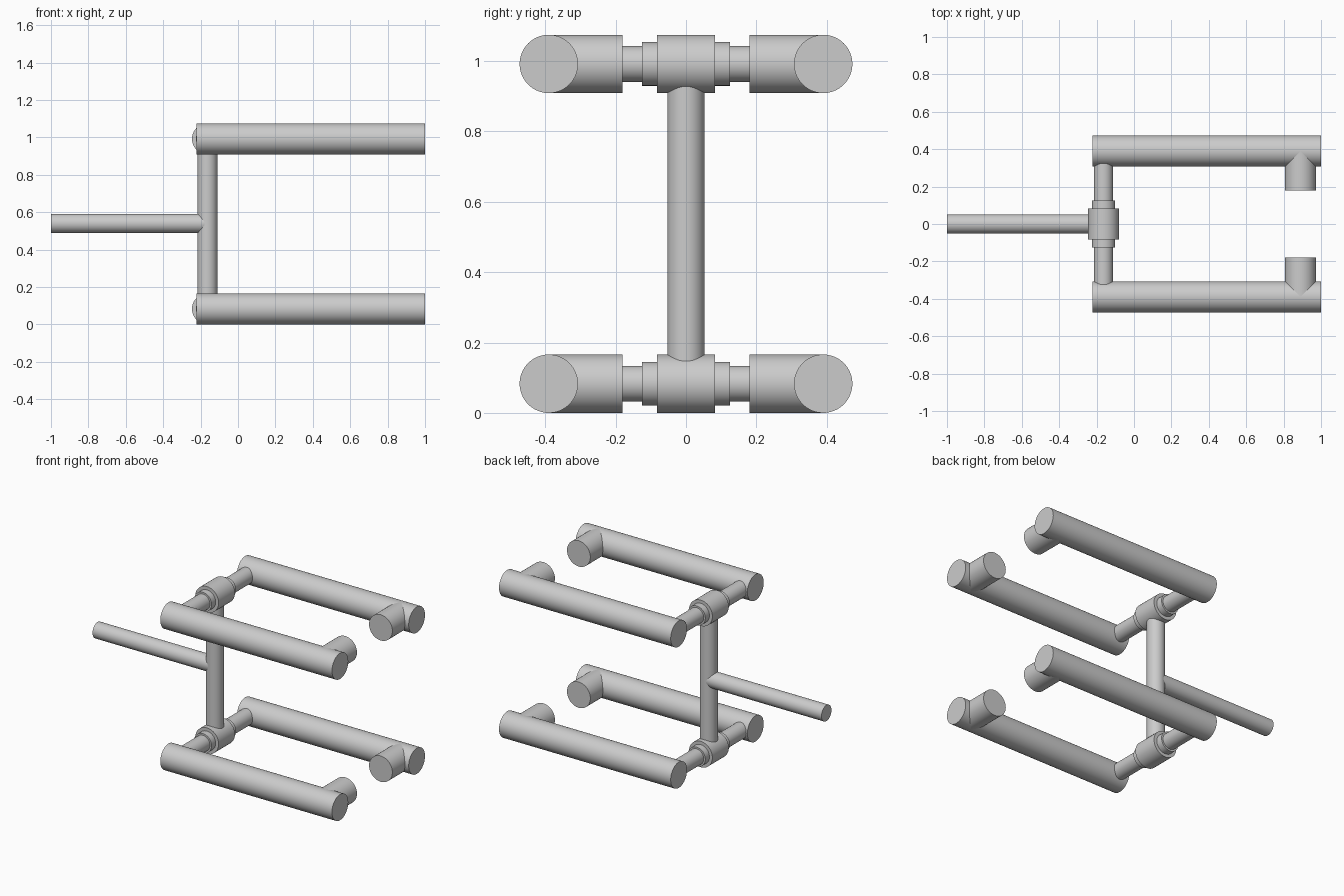
import bpy
import math
from mathutils import Vector

if "Cube" in bpy.data.objects:
    bpy.data.objects.remove(bpy.data.objects["Cube"], do_unlink=True)

# Single grey finish
grey = bpy.data.materials.new("plain_grey")
grey.use_nodes = True
colour = (0.6, 0.6, 0.6, 1)
grey.diffuse_color = colour
grey.node_tree.nodes["Principled BSDF"].inputs["Base Color"].default_value = colour


def rod(name, start, end, radius):
    """Capped smooth cylinder between two points."""
    a, b = Vector(start), Vector(end)
    axis = b - a
    bpy.ops.mesh.primitive_cylinder_add(vertices=64, radius=radius,
                                        depth=axis.length, location=(a + b) / 2)
    ob = bpy.context.object
    ob.name = name
    ob.rotation_euler = axis.to_track_quat('Z', 'Y').to_euler()
    ob.data.materials.append(grey)
    bpy.ops.object.shade_smooth_by_angle(angle=math.radians(30))
    return ob


POST_X = -0.163
THICK = 0.083      # radius of arms, stubs and hubs
THIN = 0.051       # radius of post, handle and cross rods
ARM_Y = 0.39
LOW, HIGH = THICK, 0.992

# Upright post and side handle
rod("post", (POST_X, 0, LOW), (POST_X, 0, HIGH), 0.053)
rod("handle", (-1, 0, 0.54), (POST_X, 0, 0.54), THIN)

# Two identical forks, each with a hub, stepped collar, cross rod and arms
for level, z in (("lower", LOW), ("upper", HIGH)):
    rod(level + "_hub", (POST_X, -THICK, z), (POST_X, THICK, z), THICK)
    rod(level + "_collar", (POST_X, -0.125, z), (POST_X, 0.125, z), 0.062)
    rod(level + "_cross_rod", (POST_X, -ARM_Y, z), (POST_X, ARM_Y, z), THIN)
    for side, s in (("front", -1), ("back", 1)):
        y = s * ARM_Y
        rod(f"{level}_{side}_arm", (-0.222, y, z), (1, y, z), THICK)
        rod(f"{level}_{side}_stub", (0.89, y, z), (0.89, s * 0.18, z), THICK)
